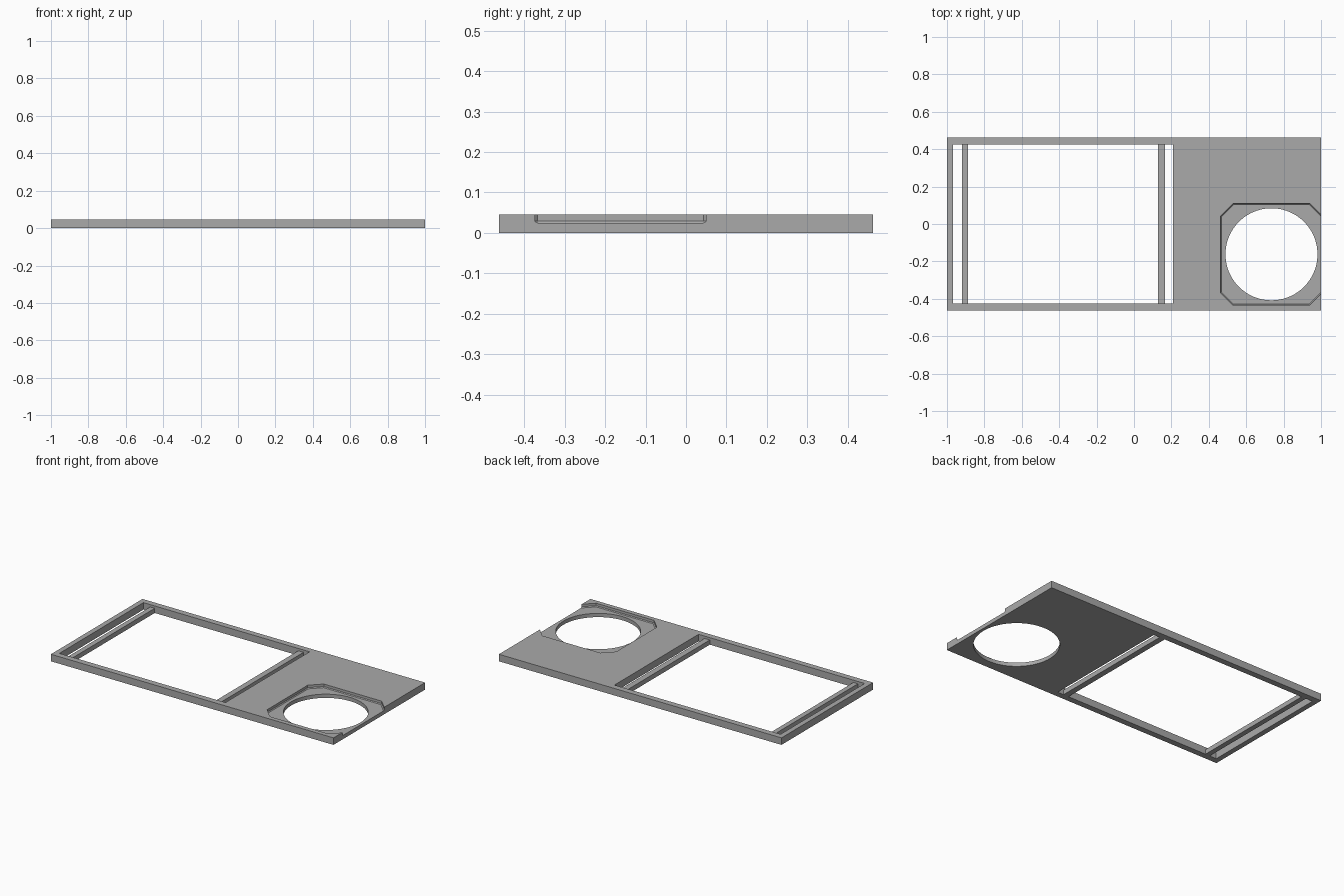
import bpy, bmesh, math
from mathutils import Matrix, Vector

if "Cube" in bpy.data.objects:
    bpy.data.objects.remove(bpy.data.objects["Cube"])

WIDTH, DEPTH, HEIGHT = 2.0, 0.926, 0.045
WINDOW_Y = 0.425            # half depth of the opening
RECESS_Z = 0.024
HOLE = Vector((0.735, -0.162, 0))

grey = bpy.data.materials.new("grey plastic")
grey.use_nodes = True
colour = (0.4, 0.4, 0.4, 1)
grey.diffuse_color = colour
grey.node_tree.nodes["Principled BSDF"].inputs["Base Color"].default_value = colour


def finish(name, bm):
    bmesh.ops.recalc_face_normals(bm, faces=bm.faces)
    mesh = bpy.data.meshes.new(name)
    bm.to_mesh(mesh)
    bm.free()
    mesh.materials.append(grey)
    obj = bpy.data.objects.new(name, mesh)
    bpy.context.collection.objects.link(obj)
    return obj


def box(name, x0, x1, half_y, z0, z1):
    bm = bmesh.new()
    place = Matrix.Translation(((x0 + x1) / 2, 0, (z0 + z1) / 2))
    size = Matrix.Diagonal((x1 - x0, half_y * 2, z1 - z0, 1))
    bmesh.ops.create_cube(bm, size=1, matrix=place @ size)
    return finish(name, bm)


def octagon_ring(bm, inset, z, half=0.272, chamfer=0.067):
    """Square with clipped corners, centred on the hole."""
    h = half - inset
    c = h - chamfer + inset * 0.4
    points = [(h, -c), (h, c), (c, h), (-c, h), (-h, c), (-h, -c), (-c, -h), (c, -h)]
    return [bm.verts.new((HOLE.x + x, HOLE.y + y, z)) for x, y in points]


def cut(target, cutter):
    cutter.hide_render = True
    mod = target.modifiers.new("cut", 'BOOLEAN')
    mod.operation = 'DIFFERENCE'
    mod.solver = 'EXACT'
    mod.object = cutter
    bpy.context.view_layer.objects.active = target
    bpy.ops.object.modifier_apply(modifier=mod.name)
    bpy.data.objects.remove(cutter)


# Main plate with the large rectangular opening
plate = box("plate", -WIDTH / 2, WIDTH / 2, DEPTH / 2, 0, HEIGHT)
cut(plate, box("window_cutter", -0.967, 0.209, WINDOW_Y, -0.1, 0.1))

# Clipped-corner recess, softened at its floor and open on the side
bm = bmesh.new()
rings = [octagon_ring(bm, i, z) for i, z in ((0.005, RECESS_Z), (0, RECESS_Z + 0.005), (0, 0.1))]
bm.faces.new(rings[0])
bm.faces.new(rings[-1])
for low, high in zip(rings, rings[1:]):
    for i in range(8):
        j = (i + 1) % 8
        bm.faces.new((low[i], low[j], high[j], high[i]))
cut(plate, finish("recess_cutter", bm))

# Round through hole
bm = bmesh.new()
bmesh.ops.create_cone(bm, cap_ends=True, segments=96, radius1=0.246, radius2=0.246,
                      depth=0.4, matrix=Matrix.Translation(HOLE))
cut(plate, finish("hole_cutter", bm))

# Low cross bars, flush with the underside
for name, x0, x1 in (("right_bar", -0.919, -0.887), ("left_bar", 0.129, 0.166)):
    box(name, x0, x1, WINDOW_Y, 0, 0.03)

# Smooth the hole wall, keep every edge sharp
bpy.ops.object.select_all(action='DESELECT')
plate.select_set(True)
bpy.context.view_layer.objects.active = plate
bpy.ops.object.shade_smooth_by_angle(angle=math.radians(20))
